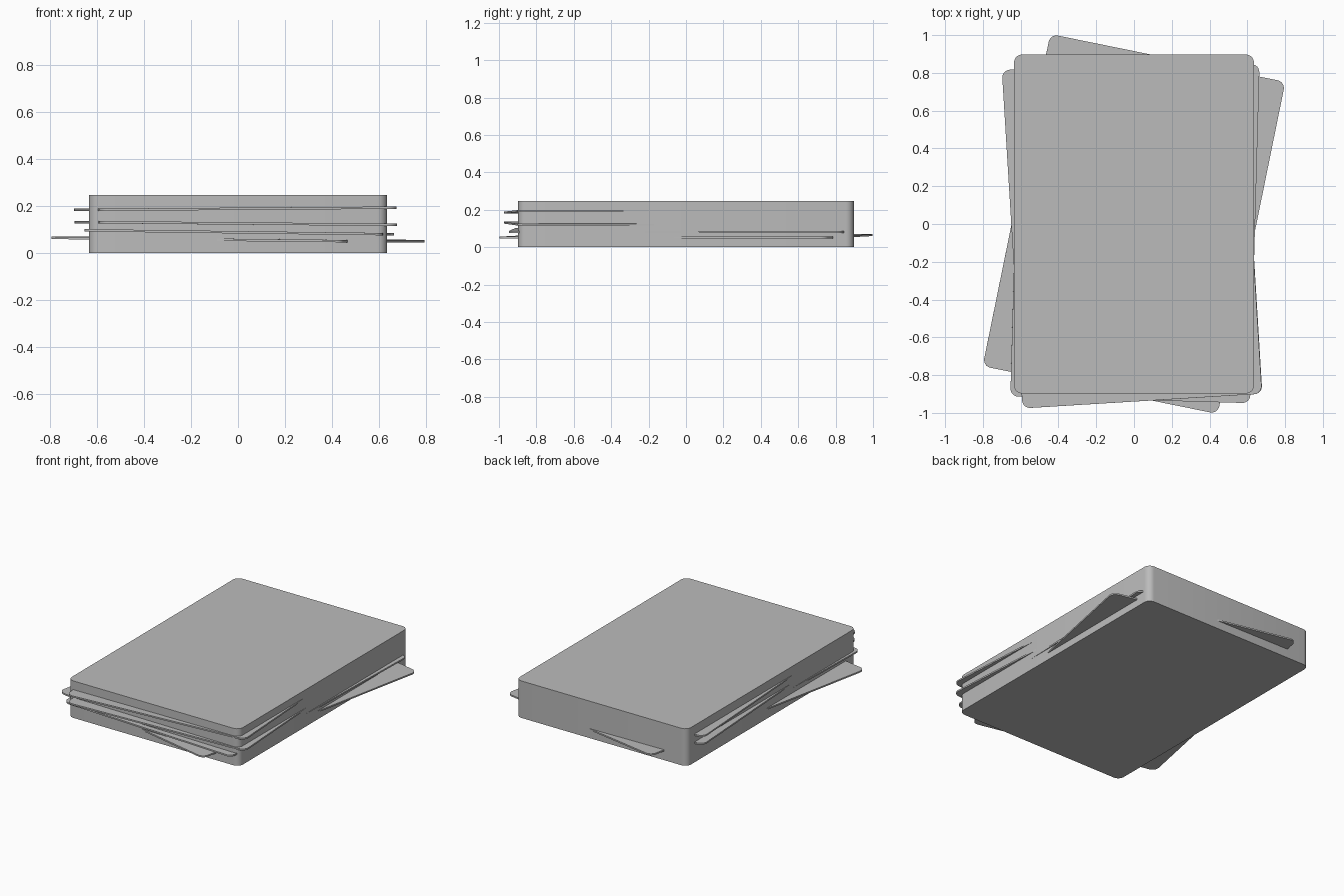
import bpy, bmesh, math

if "Cube" in bpy.data.objects:
    bpy.data.objects.remove(bpy.data.objects["Cube"])

grey = bpy.data.materials.new("mid_grey")
grey.diffuse_color = (0.5, 0.5, 0.5, 1)
grey.use_nodes = True
grey.node_tree.nodes["Principled BSDF"].inputs["Base Color"].default_value = grey.diffuse_color

HALF_X, HALF_Y, RADIUS, STEPS = 0.635, 0.897, 0.042, 6


def rounded_slab(name, thickness, location=(0, 0, 0), turn=0.0, slope=0.0):
    """Rounded rectangle slab; turn in degrees, slope is rise per unit of x."""
    bm = bmesh.new()
    outline = []
    for i, (sx, sy) in enumerate([(1, 1), (-1, 1), (-1, -1), (1, -1)]):
        for k in range(STEPS + 1):
            a = math.pi / 2 * (i + k / STEPS)
            outline.append(bm.verts.new((sx * (HALF_X - RADIUS) + RADIUS * math.cos(a),
                                         sy * (HALF_Y - RADIUS) + RADIUS * math.sin(a),
                                         -thickness / 2)))
    base = bm.faces.new(outline)
    top = bmesh.ops.extrude_face_region(bm, geom=[base])
    bmesh.ops.translate(bm, vec=(0, 0, thickness),
                        verts=[v for v in top["geom"] if isinstance(v, bmesh.types.BMVert)])
    bmesh.ops.recalc_face_normals(bm, faces=bm.faces)
    mesh = bpy.data.meshes.new(name)
    bm.to_mesh(mesh)
    bm.free()
    mesh.materials.append(grey)
    obj = bpy.data.objects.new(name, mesh)
    bpy.context.collection.objects.link(obj)
    obj.location = location
    obj.rotation_euler = (0, -math.atan(slope), math.radians(turn))
    bpy.ops.object.select_all(action='DESELECT')
    obj.select_set(True)
    bpy.context.view_layer.objects.active = obj
    bpy.ops.object.shade_smooth_by_angle(angle=math.radians(30))
    return obj


# Squared-up main stack
rounded_slab("card_stack", 0.248, (0, 0, 0.124))

# Loose cards poking out of the stack: centre, turn, slope
loose_cards = [
    ((0.0, 0.0, 0.058), -11.5, -0.011),
    ((0.005, -0.034, 0.089), -1.6, -0.013),
    ((-0.009, -0.042, 0.126), 3.5, -0.009),
    ((-0.011, -0.042, 0.189), 3.5, 0.007),
]
for n, (centre, turn, slope) in enumerate(loose_cards, 1):
    rounded_slab(f"loose_card_{n}", 0.01, centre, turn, slope)
